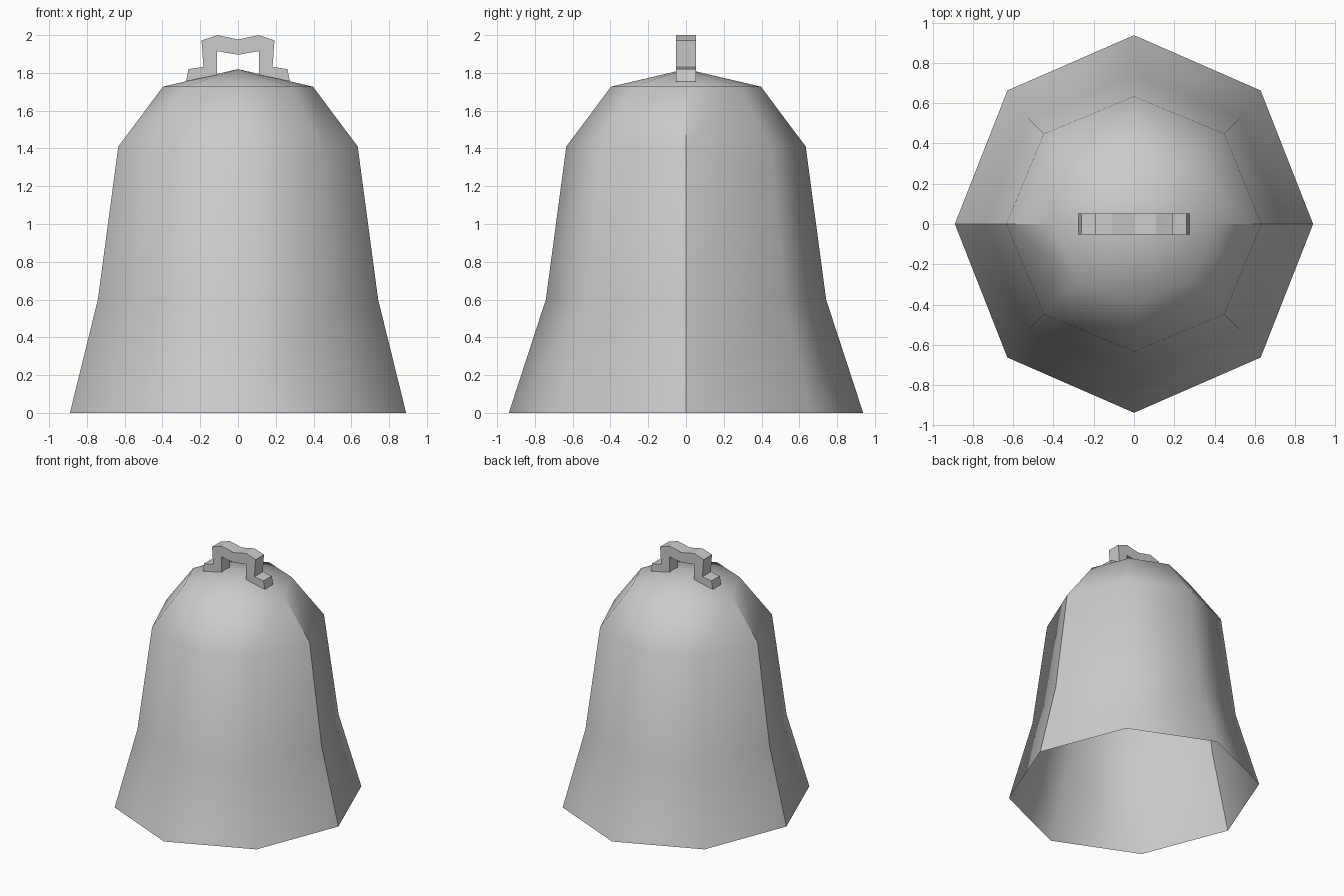
import bpy
import bmesh
import math

cube = bpy.data.objects.get("Cube")
if cube:
    bpy.data.objects.remove(cube, do_unlink=True)

grey = bpy.data.materials.new("plain_grey")
grey.use_nodes = True
colour = (0.6, 0.6, 0.6, 1)
grey.diffuse_color = colour
grey.node_tree.nodes["Principled BSDF"].inputs["Base Color"].default_value = colour


def finish(bm, name):
    mesh = bpy.data.meshes.new(name)
    bm.to_mesh(mesh)
    bm.free()
    mesh.materials.append(grey)
    obj = bpy.data.objects.new(name, mesh)
    bpy.context.collection.objects.link(obj)
    return obj


# Bell shell: open eight-sided rings (x radius, y radius, height) closed by an apex
SIDES = 8
rings = [(0.89, 0.938, 0), (0.742, 0.742, 0.6), (0.634, 0.634, 1.41), (0.397, 0.397, 1.727)]
bm = bmesh.new()
loops = []
for rx, ry, z in rings:
    angles = [math.tau * i / SIDES for i in range(SIDES)]
    loops.append([bm.verts.new((rx * math.cos(a), ry * math.sin(a), z)) for a in angles])
apex = bm.verts.new((0, 0, 1.82))
for i in range(SIDES):
    j = (i + 1) % SIDES
    for low, high in zip(loops, loops[1:]):
        bm.faces.new((low[i], low[j], high[j], high[i]))
    bm.faces.new((loops[-1][i], loops[-1][j], apex))
for face in bm.faces:
    face.smooth = True
# Hard seams where the front and back halves meet
for i in (0, SIDES // 2):
    for low, high in zip(loops, loops[1:]):
        bm.edges.get((low[i], high[i])).smooth = False
finish(bm, "bell_shell")

# Hanging loop: mirrored half outline, extruded front to back
DEPTH = 0.053
outer = [(0.275, 1.755), (0.262, 1.82), (0.183, 1.832), (0.193, 1.972), (0.11, 2.0), (0, 1.977)]
inner = [(0, 1.896), (0.11, 1.915), (0.11, 1.79)]
outline = outer + [(-x, z) for x, z in outer[-2::-1]]
outline += [(-x, z) for x, z in inner[::-1]] + inner[1:]
bm = bmesh.new()
front = bm.faces.new([bm.verts.new((x, -DEPTH, z)) for x, z in outline])
extruded = bmesh.ops.extrude_face_region(bm, geom=[front], use_keep_orig=True)
moved = [v for v in extruded["geom"] if isinstance(v, bmesh.types.BMVert)]
bmesh.ops.translate(bm, verts=moved, vec=(0, 2 * DEPTH, 0))
bmesh.ops.recalc_face_normals(bm, faces=bm.faces[:])
bmesh.ops.triangulate(bm, faces=[f for f in bm.faces if len(f.verts) > 4])
finish(bm, "hanging_loop")
